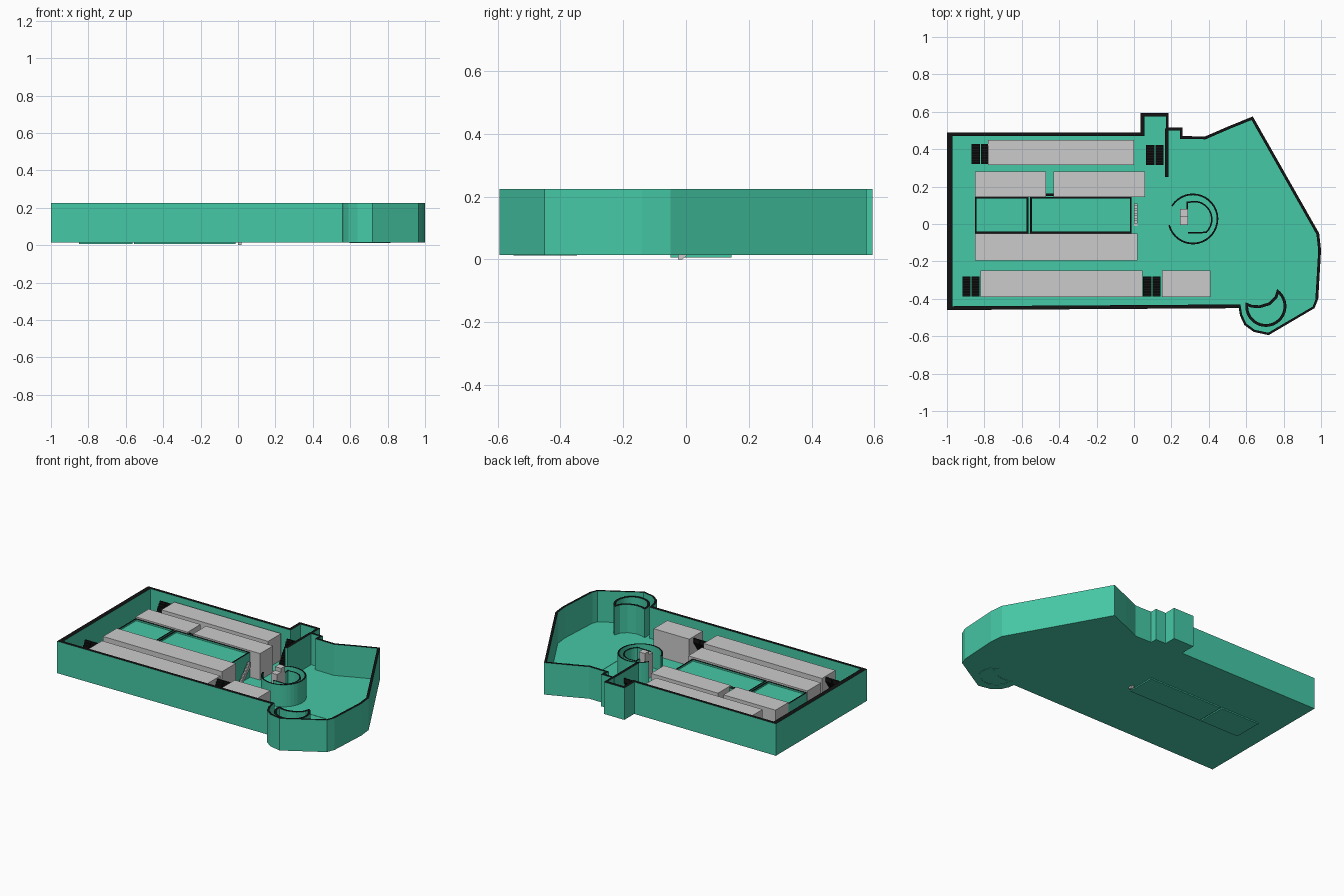
import bpy, bmesh, math
from mathutils import Vector

if "Cube" in bpy.data.objects:
    bpy.data.objects.remove(bpy.data.objects["Cube"])


def material(name, rgb):
    m = bpy.data.materials.new(name)
    m.diffuse_color = (*rgb, 1)
    m.use_nodes = True
    m.node_tree.nodes["Principled BSDF"].inputs["Base Color"].default_value = m.diffuse_color
    return m


GREEN = material("green", (0.06, 0.58, 0.38))
BLACK = material("black", (0.006, 0.006, 0.006))
FLOOR, TOP = 0.02, 0.225


def finish(name, bm, mats=()):
    bmesh.ops.recalc_face_normals(bm, faces=bm.faces[:])
    me = bpy.data.meshes.new(name)
    bm.to_mesh(me)
    bm.free()
    for m in mats:
        me.materials.append(m)
    ob = bpy.data.objects.new(name, me)
    bpy.context.collection.objects.link(ob)
    return ob


def box(name, x0, x1, y0, y1, z0, z1, *mats):
    bm = bmesh.new()
    bmesh.ops.create_cube(bm, size=1)
    for v in bm.verts:
        v.co = ((x0 + x1) / 2 + v.co.x * (x1 - x0), (y0 + y1) / 2 + v.co.y * (y1 - y0),
                (z0 + z1) / 2 + v.co.z * (z1 - z0))
    return finish(name, bm, mats)


def inset(path, t, closed):
    """Offset a path to its left, with one thickness per edge."""
    p = [Vector(q) for q in path]
    n = len(p)
    edges = []
    for i in range(n if closed else n - 1):
        d = (p[(i + 1) % n] - p[i]).normalized()
        edges.append((Vector((-d.y, d.x)), t[i]))
    out = []
    for i in range(n):
        a, ta = edges[i - 1] if closed or i > 0 else edges[0]
        b, tb = edges[i] if closed or i < n - 1 else edges[-1]
        det = a.x * b.y - a.y * b.x
        if abs(det) < 0.05:
            d = a * ta
        else:
            d = Vector(((ta * b.y - tb * a.y) / det, (a.x * tb - b.x * ta) / det))
        if d.length > 2.5 * max(ta, tb):
            d *= 2.5 * max(ta, tb) / d.length
        out.append(p[i] + d)
    return out


def wall(name, path, thick, z0, z1, closed=False):
    """Upright wall along a path: green sides, black top."""
    if not isinstance(thick, list):
        thick = [thick] * len(path)
    inner = inset(path, thick, closed)
    bm = bmesh.new()
    cols = [[bm.verts.new((q[0], q[1], z)) for q, z in ((o, z0), (o, z1), (i, z1), (i, z0))]
            for o, i in zip(path, inner)]
    n = len(cols)
    for i in range(n if closed else n - 1):
        a, b = cols[i], cols[(i + 1) % n]
        for k in range(4):
            f = bm.faces.new((a[k], b[k], b[(k + 1) % 4], a[(k + 1) % 4]))
            f.material_index = 1 if k == 1 else 0
    if not closed:
        bm.faces.new(cols[0])
        bm.faces.new(cols[-1])
    return finish(name, bm, (GREEN, BLACK))


def arc(cx, cy, r, a0, a1, n):
    return [(cx + r * math.cos(math.radians(a0 + (a1 - a0) * i / n)),
             cy + r * math.sin(math.radians(a0 + (a1 - a0) * i / n))) for i in range(n + 1)]


# Hull outline, counter-clockwise, with wall thickness of the edge that follows
outline = [(-1, -.46, .02), (.56, -.45, .012), (.567, -.49, .012), (.59, -.54, .012),
           (.64, -.577, .012), (.72, -.594, .012), (.965, -.45, .012), (.985, -.4, .015),
           (1, -.14, .015), (.99, -.05, .015), (.635, .575, .015), (.5, .52, .015),
           (.38, .468, .015), (.26, .47, .015), (.26, .515, .015), (.185, .515, .015),
           (.185, .594, .02), (.035, .594, .02), (.035, .49, .02), (-1, .49, .03)]
path = [(x, y) for x, y, t in outline]
wall("outer_wall", path, [t for x, y, t in outline], FLOOR, TOP, True)

# Floor slab
bm = bmesh.new()
face = bm.faces.new([bm.verts.new((x, y, 0.014)) for x, y in path])
ext = bmesh.ops.extrude_face_region(bm, geom=[face])["geom"]
bmesh.ops.translate(bm, vec=(0, 0, FLOOR - 0.014),
                    verts=[v for v in ext if isinstance(v, bmesh.types.BMVert)])
finish("floor", bm, (GREEN,))
box("floor_panel", .54, .765, -.08, .145, FLOOR, FLOOR + .002, GREEN)

# Partition walls
wall("partition", [(.185, .25), (.185, .51)], .018, FLOOR, TOP)
wall("short_partition", [(-.47, .15), (-.43, .15)], .012, FLOOR, .185)

# Round room with its inner screen and pedestals
wall("round_room", arc(.315, .027, .136, 195, 508, 32), .009, FLOOR, .165)
screen = [(.29, -.05)] + arc(.32, .025, .1, -48, 82, 10) + [(.28, .12), (.28, .08)]
wall("inner_screen", screen, .008, FLOOR, .155)
box("pedestal_tall", .245, .289, .037, .08, FLOOR, .2)
box("pedestal_low", .245, .289, -.005, .037, FLOOR, .175)

# Crescent tower in the corner bay
crescent = arc(.705, -.44, .11, 169, 417, 24) + [(.753, -.388), (.72, -.42), (.67, -.435), (.63, -.432)]
wall("crescent_tower", crescent, .015, .012, .207, True)

# Long storage blocks
for name, x0, x1, y0, y1 in (
        ("back_block", -.78, 0, .315, .45), ("inner_back_block_left", -.85, -.47, .145, .28),
        ("inner_back_block_right", -.43, .06, .145, .28), ("inner_front_block", -.85, .02, -.195, -.052),
        ("front_block", -.82, .045, -.39, -.248), ("front_block_short", .15, .41, -.39, -.248)):
    box(name, x0, x1, y0, y1, FLOOR, .195)

# Central decks with black-topped rims
for name, x0, x1 in (("deck_left", -.85, -.565), ("deck_right", -.555, -.013)):
    box(name, x0 + .008, x1 - .008, -.042, .137, .006, .175, GREEN)
    wall(name + "_rim", [(x0, -.05), (x1, -.05), (x1, .145), (x0, .145)], .009, .006, .185, True)


# Stairs: paired flights of thin treads rising towards the back
def flight(name, x0, x1, y0, y1, z0, z1, steps, *mats):
    bm = bmesh.new()
    dy, dz = (y1 - y0) / steps, (z1 - z0) / steps
    prof = [(y0, z0)]
    for i in range(steps):
        prof += [(y0 + i * dy, z0 + (i + 1) * dz), (y0 + (i + 1) * dy, z0 + (i + 1) * dz)]
    prof += [(y1, z1 - 2 * dz), (y0 + dy, z0)]
    rows = [[bm.verts.new((x, y, z)) for y, z in prof] for x in (x0, x1)]
    n = len(prof)
    for i in range(n):
        j = (i + 1) % n
        bm.faces.new((rows[0][i], rows[0][j], rows[1][j], rows[1][i]))
    for r in rows:
        bm.faces.new(r)
    finish(name, bm, mats)


for name, x, y0 in (("back_left", -.868, .32), ("back_right", .065, .315),
                    ("front_left", -.918, -.388), ("front_right", .049, -.388)):
    for k in range(2):
        flight(f"stairs_{name}_{k + 1}", x + k * .049, x + k * .049 + .044,
               y0, y0 + .108, FLOOR, .19, 12, BLACK)

# Steep ladder beside the central decks
flight("ladder", 0, .018, -.025, .11, 0, .14, 10)
